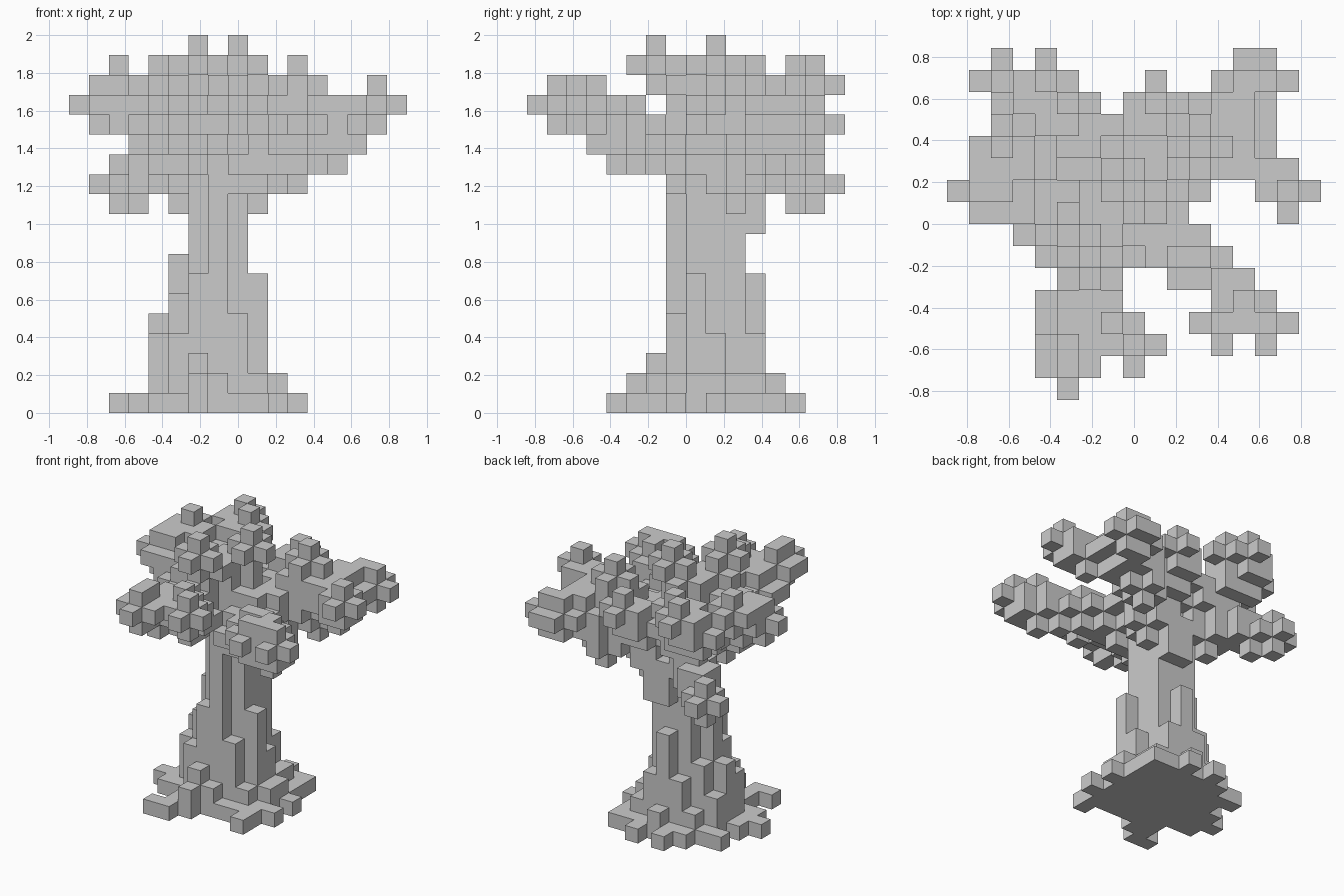
import bpy
import bmesh
from itertools import product
from mathutils import Vector

cube = bpy.data.objects.get("Cube")
if cube:
    bpy.data.objects.remove(cube, do_unlink=True)

# Block grid: the whole tree is 19 blocks tall
SIZE = 2 / 19
ORIGIN = Vector((-8.5, -8, 0))
DIRECTIONS = [Vector(d) for d in product((-1, 0, 1), repeat=3) if sum(map(abs, d)) == 1]

grey = bpy.data.materials.new("plain_grey")
grey.use_nodes = True
grey.diffuse_color = (0.6, 0.6, 0.6, 1)
shader = next(n for n in grey.node_tree.nodes if n.type == "BSDF_PRINCIPLED")
shader.inputs["Base Color"].default_value = grey.diffuse_color


def neighbours(cell):
    """The six blocks that share a side with this one."""
    return [tuple(int(c + d) for c, d in zip(cell, direction)) for direction in DIRECTIONS]


def columns(*specs):
    """Upright columns: first and last x, first and last y, height in blocks."""
    cells = set()
    for x0, x1, y0, y1, height in specs:
        cells.update(product(range(x0, x1 + 1), range(y0, y1 + 1), range(height)))
    return cells


def clusters(*centres):
    """Each centre block gets one block on all six sides, then pits are filled."""
    cells = set(centres)
    for centre in centres:
        cells.update(neighbours(centre))
    around = {n for cell in cells for n in neighbours(cell)} - cells
    return cells | {a for a in around if len(cells.intersection(neighbours(a))) >= 4}


def build_part(name, cells, occupied):
    """Skin the blocks, leaving out faces hidden by any neighbouring block."""
    bm = bmesh.new()
    for cell in sorted(cells):
        middle = Vector(cell) + Vector((0.5, 0.5, 0.5)) + ORIGIN
        for direction, neighbour in zip(DIRECTIONS, neighbours(cell)):
            if neighbour in occupied:
                continue
            side = Vector((direction.y, direction.z, direction.x)) / 2
            up = direction.cross(side)
            centre = middle + direction / 2
            corners = (side + up, up - side, -side - up, side - up)
            face = bm.faces.new([bm.verts.new((centre + c) * SIZE) for c in corners])
            face.normal_update()
            if face.normal.dot(direction) < 0:
                face.normal_flip()
    bmesh.ops.remove_doubles(bm, verts=bm.verts, dist=SIZE / 100)
    mesh = bpy.data.meshes.new(name)
    bm.to_mesh(mesh)
    bm.free()
    mesh.materials.append(grey)
    bpy.context.collection.objects.link(bpy.data.objects.new(name, mesh))


parts = {}

# Trunk core, with its buttresses getting shorter outwards
parts["trunk"] = columns(
    (6, 8, 8, 10, 13), (7, 7, 7, 7, 12), (6, 6, 7, 7, 7), (8, 8, 7, 7, 5),
    (5, 5, 8, 8, 6), (5, 5, 9, 9, 8), (5, 5, 10, 10, 5), (4, 4, 9, 9, 5),
    (4, 4, 8, 8, 4), (4, 4, 10, 10, 3), (9, 9, 8, 8, 7), (9, 9, 9, 9, 4),
    (7, 7, 11, 11, 7), (6, 6, 11, 11, 4), (8, 8, 11, 11, 4), (5, 5, 7, 7, 4),
)

# Shoulder under the low limb at the back of the trunk
parts["back_shoulder"] = set(product((7, 8), (11,), (9, 10, 11)))

# Roots spreading over the ground in a ragged star
parts["roots"] = columns(
    (5, 9, 7, 11, 2), (4, 4, 8, 10, 2), (6, 6, 6, 6, 3), (7, 7, 6, 6, 2),
    (10, 10, 8, 9, 2), (6, 6, 5, 5, 2), (7, 7, 12, 12, 2),
    (5, 9, 6, 12, 1), (4, 10, 7, 11, 1), (3, 4, 11, 11, 1), (3, 3, 7, 9, 1),
    (2, 2, 8, 8, 1), (11, 11, 7, 7, 1), (11, 11, 9, 9, 1), (10, 10, 12, 12, 1),
    (10, 10, 5, 6, 1), (4, 5, 4, 4, 1), (5, 6, 5, 5, 1),
    (6, 6, 13, 13, 1), (8, 8, 13, 13, 1),
)

# Crown: a middle clump, then limbs that end in bushy tips
parts["crown_middle"] = clusters(
    (7, 9, 13), (7, 9, 14), (7, 9, 15), (7, 9, 16), (8, 9, 17),
    (6, 8, 14), (6, 8, 15), (6, 7, 16), (6, 6, 17), (9, 9, 13), (9, 8, 13),
)
parts["front_left_limb"] = clusters(
    (8, 7, 12), (9, 7, 12), (10, 6, 13), (11, 6, 13), (12, 5, 13),
    (13, 4, 13), (13, 4, 14), (12, 3, 14), (14, 3, 14),
)
parts["front_limb"] = clusters(
    (6, 6, 13), (6, 5, 13), (6, 5, 14), (6, 4, 14), (5, 4, 14),
    (5, 3, 14), (5, 2, 15), (5, 1, 15), (7, 3, 15), (8, 2, 15),
)
parts["right_limb"] = clusters(
    (5, 9, 13), (4, 9, 13), (3, 9, 14), (2, 9, 15), (1, 9, 15), (3, 8, 14),
    (4, 7, 14), (5, 7, 14), (3, 10, 15), (2, 10, 15), (3, 11, 15), (2, 11, 16),
)
parts["low_back_right_limb"] = clusters(
    (6, 10, 11), (5, 11, 11), (5, 11, 12), (4, 12, 12), (3, 13, 11), (2, 14, 11),
)
parts["high_back_right_limb"] = clusters(
    (6, 11, 13), (5, 12, 14), (4, 12, 15), (3, 13, 15), (5, 13, 16), (4, 14, 16),
)
parts["back_limb"] = clusters((8, 11, 13), (8, 12, 14), (9, 12, 14), (9, 13, 15))
parts["back_left_limb"] = clusters(
    (9, 10, 11), (9, 10, 12), (10, 10, 13), (10, 11, 13), (11, 12, 12), (11, 12, 13),
    (12, 12, 13), (12, 12, 14), (12, 13, 14), (13, 12, 14), (13, 13, 14),
    (13, 14, 14), (14, 14, 14),
)
parts["left_limb"] = clusters(
    (10, 10, 14), (11, 11, 14), (11, 11, 15), (11, 11, 16), (12, 11, 15),
    (13, 11, 14), (14, 10, 14), (15, 9, 15),
)

# Every block belongs to the first part that claims it
everything = set().union(*parts.values())
claimed = set()
for part_name, part_cells in parts.items():
    build_part(part_name, part_cells - claimed, everything)
    claimed |= part_cells
